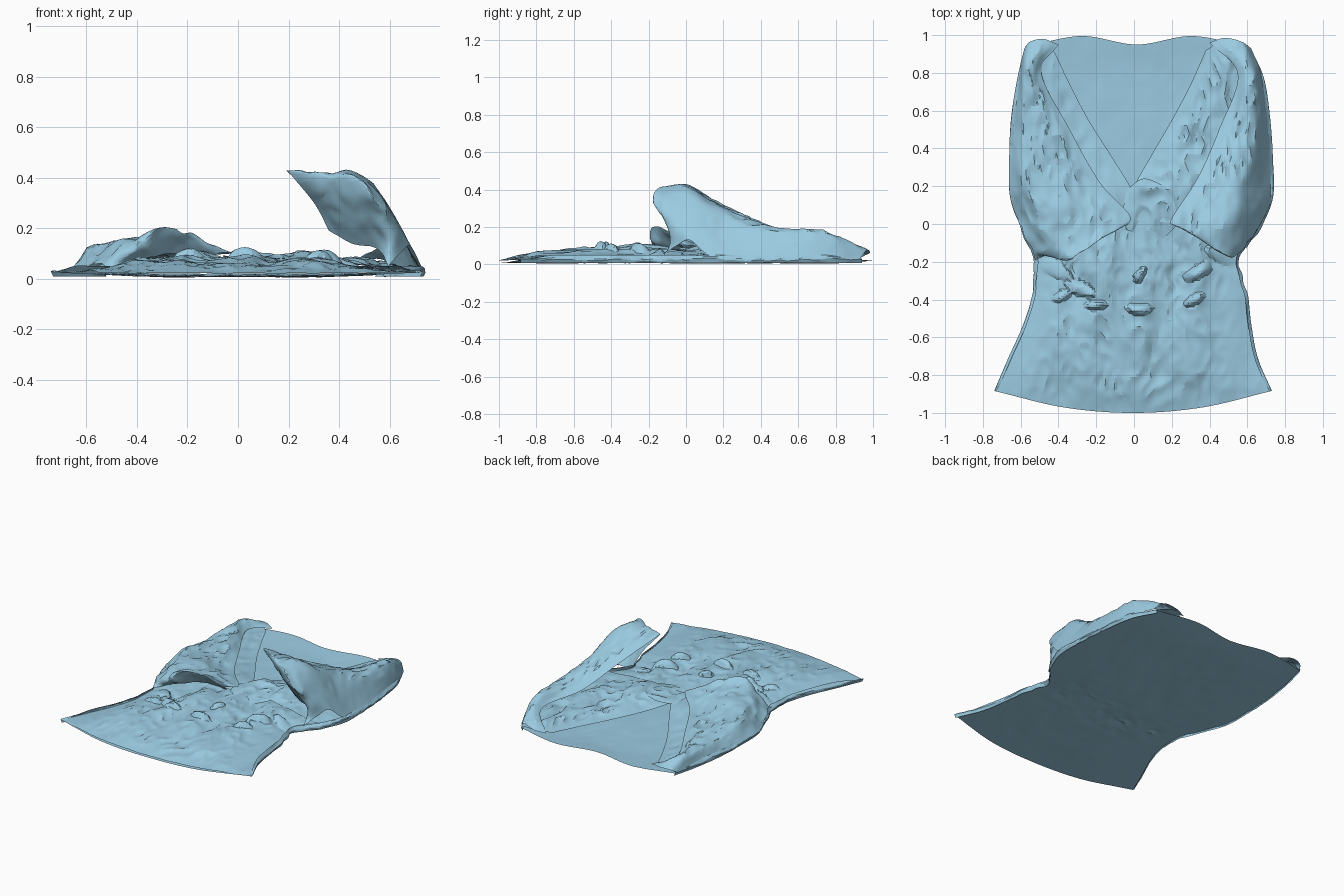
import bpy, bmesh, math
from mathutils import Vector, noise

CLOTH = bpy.data.materials.new("blue_cloth")
CLOTH.diffuse_color = (.33, .60, .76, 1)


def spline(pts, t):
    """Catmull-Rom point at t in 0..1 along a list of vectors."""
    n = len(pts) - 1
    i = min(int(t * n), n - 1)
    f = t * n - i
    p1, p2 = pts[i], pts[i + 1]
    p0 = pts[i - 1] if i > 0 else p1 * 2 - p2
    p3 = pts[i + 2] if i + 2 <= n else p2 * 2 - p1
    return 0.5 * (2 * p1 + (p2 - p0) * f + (2 * p0 - 5 * p1 + 4 * p2 - p3) * f * f
                  + (3 * p1 - p0 - 3 * p2 + p3) * f ** 3)


def cloth(name, rows, nu, nv, crease=0.0, folds=None, flip=False):
    """Cloth sheet through a small grid of control points, then creased."""
    rows = [[Vector(p) for p in r] for r in rows]
    bm = bmesh.new()
    grid = []
    for j in range(nv + 1):
        line = []
        for i in range(nu + 1):
            u, v = i / nu, j / nv
            p = spline([spline(r, u) for r in rows], v)
            inner = min(1, 5 * min(u, 1 - u, v * 1.5 + .04, (1 - v) * 1.5 + .04))
            q = Vector((p.x * 8, p.y * 5, p.z * 5))
            d = noise.noise(q) + .6 * (.5 - abs(noise.noise(q * 2.1)) * 2)
            p.z += crease * d * inner
            if folds:
                p.z += folds(p.x, p.y) * inner
            # ragged sideways puckers around the waist
            pucker = .035 * math.exp(-((p.y + .2) / .14) ** 2)
            p.x += pucker * noise.noise(Vector((p.x * 5, p.y * 14, p.z * 9)))
            p.z = max(p.z, .003)
            line.append(bm.verts.new(p))
        grid.append(line)
    for j in range(nv):
        for i in range(nu):
            f = [grid[j][i], grid[j + 1][i], grid[j + 1][i + 1], grid[j][i + 1]]
            bm.faces.new(f[::-1] if flip else f)
    bmesh.ops.triangulate(bm, faces=bm.faces[:])
    mesh = bpy.data.meshes.new(name)
    bm.to_mesh(mesh)
    bm.free()
    mesh.materials.append(CLOTH)
    ob = bpy.data.objects.new(name, mesh)
    bpy.context.collection.objects.link(ob)
    bpy.context.view_layer.objects.active = ob
    ob.select_set(True)
    bpy.ops.object.shade_smooth_by_angle(angle=math.radians(18))
    ob.select_set(False)


# outline of the garment: left x, right x, y at the sides, y in the middle
OUTLINE = [(-.57, .60, .94, .95), (-.61, .68, .78, .80), (-.645, .715, .56, .56),
           (-.655, .73, .34, .34), (-.65, .73, .14, .14), (-.59, .66, -.03, -.03),
           (-.525, .55, -.20, -.20), (-.53, .595, -.36, -.38), (-.58, .615, -.53, -.57),
           (-.66, .65, -.71, -.78), (-.735, .725, -.885, -1.0)]


def outline_rows(part, heights):
    """Five-column control rows following the outline."""
    rows = []
    for (l, r, ys, ym), h in zip(part, heights):
        q = .995 if ys > .9 else ys + (ym - ys) * .75
        m = (l + r) / 2
        rows.append([(l, ys, .025), ((l + m) / 2, q, h), (m, ym, h),
                     ((r + m) / 2, q, h), (r, ys, .025)])
    return rows


def buckle(x, y):
    """Slight crumpling of the back under the waist."""
    near = math.exp(-((y + .26) / .16) ** 2)
    return .018 * near * abs(noise.noise(Vector((x * 9, y * 16, 3))))


# back of the garment, lying on the floor
cloth("back_panel", outline_rows(OUTLINE, [.02] + [.009] * 10), 48, 70, .004, buckle, True)

# short tucks at the waist: x, y, length, angle
TUCKS = [(-.29, -.34, .09, -.4), (-.38, -.38, .06, .5), (-.20, -.43, .06, .1),
         (.03, -.27, .05, .9), (.03, -.45, .07, 0), (.34, -.25, .08, .6),
         (.32, -.40, .06, .5), (-.42, -.24, .10, -.5), (.47, -.17, .09, -.5)]


def pleats(x, y):
    near = math.exp(-((y + .28) / .3) ** 2)
    z = near * (.016 * math.sin(x * 24 + .6 * math.sin(y * 7)) + .012 * math.cos(x * 11))
    # long folds running down the flare
    z += .022 * math.exp(-((x + .42 + .25 * (y + .5)) / .06) ** 2 - ((y + .5) / .2) ** 2)
    z -= .025 * math.exp(-((x - .12) / .05) ** 2 - ((y + .4) / .35) ** 2)
    # turned-up hem corner
    z += .045 * math.exp(-((x - .68) / .05) ** 2 - ((y + .82) / .1) ** 2)
    for tx, ty, s, a in TUCKS:
        dx, dy = x - tx, y - ty
        along = (dx * math.cos(a) + dy * math.sin(a)) / s
        across = (dy * math.cos(a) - dx * math.sin(a)) / (s * .42)
        z += .035 * max(0, 1 - along ** 2 - across ** 2) ** .5 if along ** 2 + across ** 2 < 1 else 0
    return z


# gathered waist and flared skirt
cloth("front_skirt", outline_rows(OUTLINE[4:], [.05, .07, .08, .08, .075, .06, .022]),
      84, 84, .015, pleats)

# inner crossed neck panels, each from neckline to side seam
cloth("inner_neck_panel_right", [
    [(.38, .92, .045), (.48, .97, .06), (.61, .93, .03)],
    [(.30, .74, .04), (.50, .74, .07), (.68, .76, .03)],
    [(.20, .55, .04), (.44, .52, .07), (.71, .54, .03)],
    [(.09, .36, .05), (.38, .33, .085), (.72, .34, .03)],
    [(.00, .19, .07), (.30, .14, .09), (.72, .12, .03)],
    [(-.02, .02, .08), (.28, .0, .08), (.65, -.04, .04)]], 32, 48, .024)
cloth("inner_neck_panel_left", [
    [(-.42, .91, .045), (-.50, .95, .05), (-.57, .93, .03)],
    [(-.34, .74, .04), (-.50, .74, .06), (-.61, .76, .03)],
    [(-.24, .55, .04), (-.42, .52, .06), (-.64, .54, .03)],
    [(-.12, .36, .05), (-.36, .33, .07), (-.65, .34, .03)],
    [(.00, .16, .07), (-.28, .14, .08), (-.65, .12, .03)],
    [(.04, .02, .07), (-.26, .0, .07), (-.59, -.04, .04)]], 28, 44, .012, flip=True)

# right bodice, lifted off the floor and curled under at its hem
cloth("raised_right_bodice", [
    [(.40, .96, .05), (.48, .985, .065), (.57, .965, .075), (.62, .93, .03)],
    [(.55, .79, .12), (.60, .78, .165), (.645, .78, .14), (.68, .78, .03)],
    [(.45, .50, .16), (.54, .48, .205), (.64, .48, .18), (.72, .50, .025)],
    [(.34, .25, .28), (.44, .22, .30), (.58, .22, .25), (.73, .25, .03)],
    [(.20, .03, .42), (.34, .00, .415), (.53, .00, .38), (.725, .12, .05)],
    [(.22, .00, .40), (.38, -.10, .395), (.52, -.17, .36), (.68, .02, .13)],
    [(.30, .03, .30), (.42, -.06, .26), (.55, -.12, .25), (.645, -.05, .10)],
    [(.36, .06, .19), (.45, .02, .14), (.55, -.02, .12), (.60, -.13, .05)]],
    28, 60, .018)

# left bodice, lying lower with a rolled hem
cloth("left_bodice", [
    [(-.40, .95, .05), (-.48, .98, .06), (-.55, .965, .05), (-.58, .93, .03)],
    [(-.49, .80, .07), (-.54, .80, .10), (-.58, .80, .09), (-.61, .80, .03)],
    [(-.34, .50, .08), (-.45, .50, .11), (-.57, .50, .11), (-.65, .50, .03)],
    [(-.18, .22, .09), (-.35, .20, .12), (-.55, .20, .14), (-.66, .20, .04)],
    [(-.02, .04, .10), (-.23, -.02, .15), (-.46, .00, .15), (-.62, .05, .04)],
    [(-.08, -.02, .10), (-.26, -.14, .205), (-.36, -.19, .17), (-.55, -.12, .06)],
    [(-.10, .02, .06), (-.25, -.05, .10), (-.38, -.12, .08), (-.53, -.19, .04)]],
    36, 60, .022, flip=True)

# gathered knot where the two fronts cross
cloth("centre_gather", [
    [(-.04, .18, .07), (.05, .24, .09), (.16, .20, .09), (.30, .12, .07)],
    [(-.06, .05, .09), (.05, .08, .08), (.15, .08, .10), (.26, .03, .08)],
    [(-.04, -.03, .09), (.03, -.05, .07), (.09, -.03, .08), (.16, -.08, .06)]],
    24, 20, .022)

# turned edges joining front to back along each side of the skirt
for side, name in ((0, "left_side_seam"), (1, "right_side_seam")):
    s = 1 if side else -1
    rows = [[(o[side] - s * .012, o[2], .05 if 0 < k < 10 else .022),
             (o[side] + s * .006, o[2], .03),
             (o[side] - s * .004, o[2], .008)] for k, o in enumerate(OUTLINE)]
    cloth(name, rows, 5, 80, .012, flip=not side)
